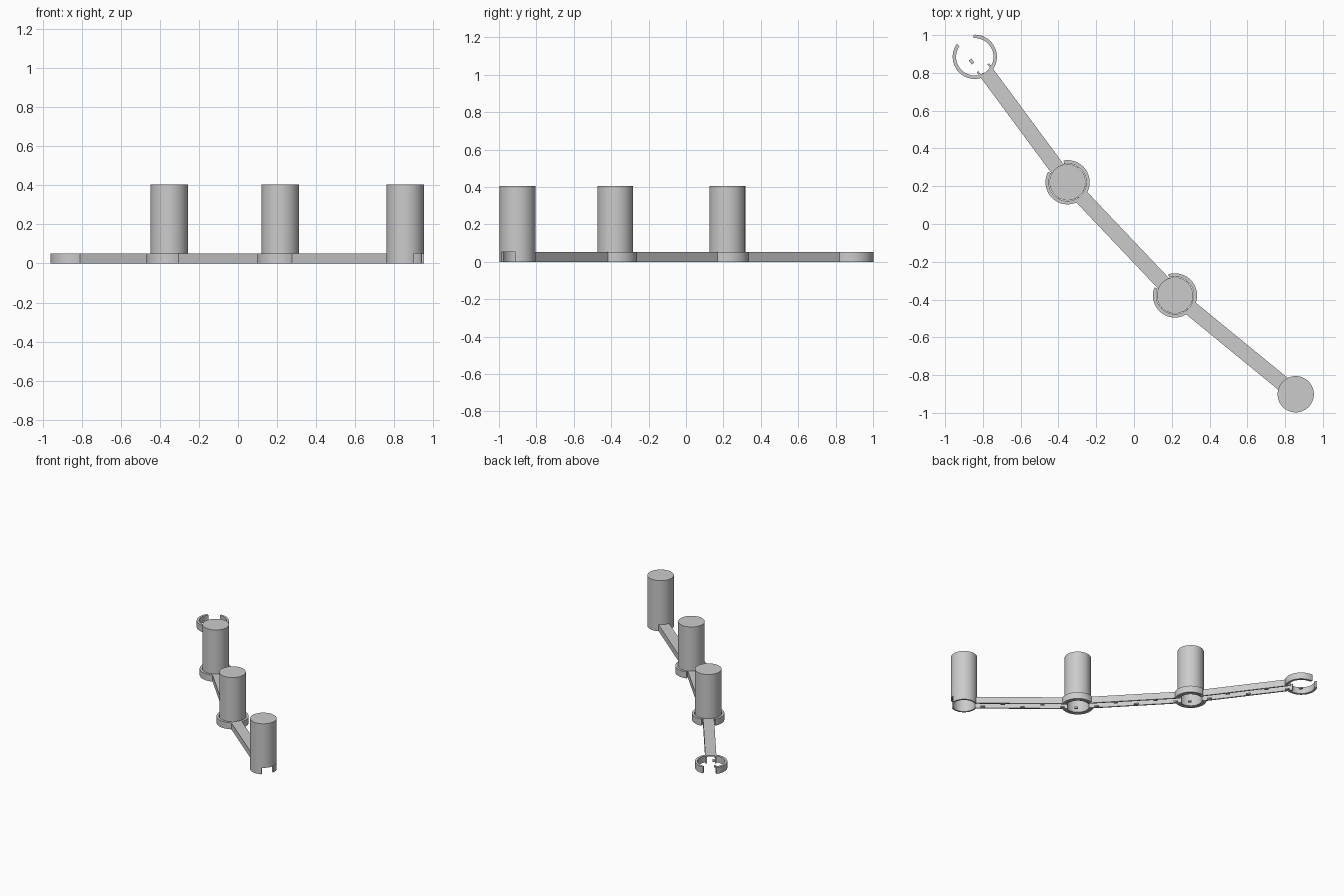
import bpy, bmesh
from math import sin, cos, radians, pi

if "Cube" in bpy.data.objects:
    bpy.data.objects.remove(bpy.data.objects["Cube"])

LENGTH, HEIGHT, TALL = 0.826, 0.052, 0.405
RING_OUT, RING_IN = 0.117, 0.099
POST_R, POST_IN = 0.096, 0.084
HALF, WALL = 0.04, 0.01

grey = bpy.data.materials.new("light_grey")
grey.use_nodes = True
grey.diffuse_color = (0.6, 0.6, 0.6, 1)
grey.node_tree.nodes["Principled BSDF"].inputs["Base Color"].default_value = (0.6, 0.6, 0.6, 1)


def arc(r, a0, a1, cx=0.0, steps=32):
    angles = [radians(a0 + (a1 - a0) * i / steps) for i in range(steps + 1)]
    return [(cx + r * cos(a), r * sin(a)) for a in angles]


def prism(bm, outline, z0, z1):
    """Extrude a flat outline from z0 to z1."""
    face = bm.faces.new([bm.verts.new((x, y, z0)) for x, y in outline])
    top = bmesh.ops.extrude_face_region(bm, geom=[face])["geom"]
    bmesh.ops.translate(bm, vec=(0, 0, z1 - z0),
                        verts=[v for v in top if isinstance(v, bmesh.types.BMVert)])


def bar(bm, x0, x1, y0, y1, z0, z1):
    prism(bm, [(x0, y0), (x1, y0), (x1, y1), (x0, y1)], z0, z1)


def arc_wall(bm, r_out, r_in, a0, a1, z1, cx=0.0):
    prism(bm, arc(r_out, a0, a1, cx) + arc(r_in, a1, a0, cx), 0, z1)


def finish(bm, name):
    bmesh.ops.recalc_face_normals(bm, faces=bm.faces)
    mesh = bpy.data.meshes.new(name)
    bm.to_mesh(mesh)
    bm.free()
    mesh.materials.append(grey)
    return mesh


# Open clip ring, split by the arm on one side and the swing gap on the other
bm = bmesh.new()
for a0, a1 in ((20, 147), (198, 340)):
    arc_wall(bm, RING_OUT, RING_IN, a0, a1, HEIGHT)
ring = finish(bm, "clip_ring")

# Channel arm: top plate with a concave end, and two side walls, open below
bm = bmesh.new()
end = LENGTH - 0.087
prism(bm, [(end, -HALF), (end, HALF)] + arc(RING_IN, 23.8, -23.8, steps=12),
      HEIGHT - WALL, HEIGHT)
for side in (-1, 1):
    y0, y1 = sorted((side * HALF, side * (HALF - WALL)))
    bar(bm, 0.072, end, y0, y1, 0, HEIGHT)
arm = finish(bm, "channel_arm")

# Small cable tabs along the open underside
bm = bmesh.new()
bar(bm, -0.003, 0.023, -0.037, -0.02, 0, WALL)
for i in range(5):
    side = 1 if i % 2 else -1
    x = 0.11 + i * 0.145
    y0, y1 = sorted((side * 0.013, side * 0.032))
    bar(bm, x - 0.015, x + 0.015, y0, y1, 0, WALL)
tabs = finish(bm, "cable_tabs")

# Hollow post: closed cup above, slotted skirt below
bm = bmesh.new()
profile = [(0, TALL), (POST_R, TALL), (POST_R, HEIGHT),
           (POST_IN, HEIGHT), (POST_IN, TALL - WALL), (0, TALL - WALL)]
verts = [bm.verts.new((r, 0, z)) for r, z in profile]
edges = [bm.edges.new(pair) for pair in zip(verts, verts[1:])]
bmesh.ops.spin(bm, geom=verts + edges, cent=(0, 0, 0), axis=(0, 0, 1),
               angle=2 * pi, steps=64)
bmesh.ops.remove_doubles(bm, verts=bm.verts, dist=0.0001)
bmesh.ops.translate(bm, verts=bm.verts, vec=(LENGTH, 0, 0))
for a0, a1 in ((33, 162), (198, 337)):
    arc_wall(bm, POST_R, POST_IN, a0, a1, HEIGHT, LENGTH)
post = finish(bm, "post")

# Chain of three identical links, each turned a little further
x, y = -0.843, 0.885
for n, degrees in enumerate((-53.5, -46.5, -39.3), 1):
    turn = radians(degrees)
    for mesh in (ring, arm, tabs, post):
        obj = bpy.data.objects.new(f"{mesh.name}_{n}", mesh)
        bpy.context.collection.objects.link(obj)
        obj.location = (x, y, 0)
        obj.rotation_euler.z = turn
        if n == 1:
            bpy.ops.object.select_all(action='DESELECT')
            obj.select_set(True)
            bpy.context.view_layer.objects.active = obj
            bpy.ops.object.shade_smooth_by_angle(angle=radians(35))
    x += LENGTH * cos(turn)
    y += LENGTH * sin(turn)
